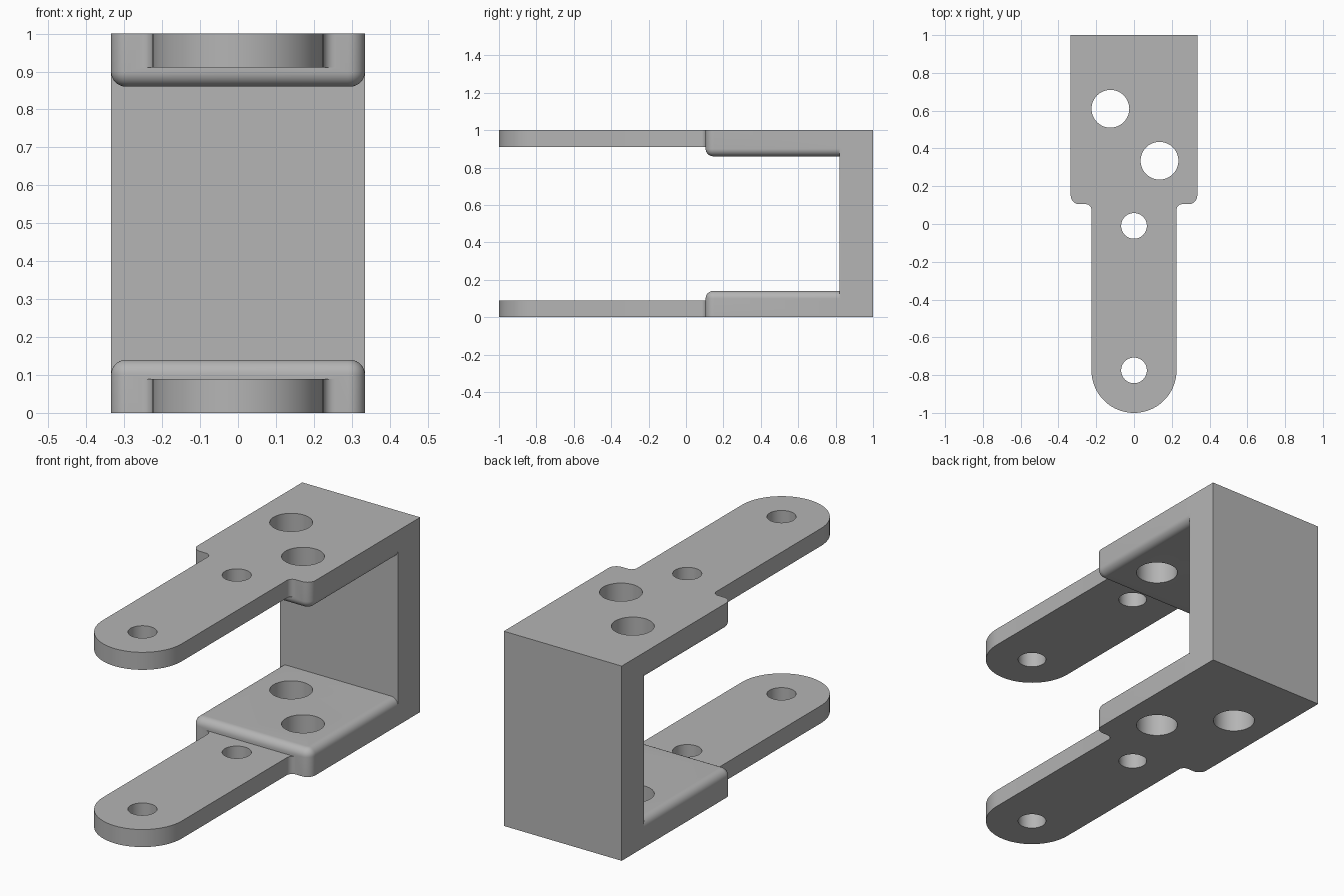
import bpy, bmesh
from math import sin, cos, radians
from mathutils import Matrix

if "Cube" in bpy.data.objects:
    bpy.data.objects.remove(bpy.data.objects["Cube"], do_unlink=True)

HALF_W, TONGUE_W, FRONT_Y, WALL_Y = 0.335, 0.225, 0.105, 0.82
TONGUE_T, PAD_T, CORNER, EDGE, FILLET = 0.09, 0.14, 0.045, 0.04, 0.03
HOLES = [(0, -0.01, 0.068), (0, -0.775, 0.068), (-0.125, 0.61, 0.1), (0.135, 0.335, 0.1)]

metal = bpy.data.materials.new("grey_metal")
metal.use_nodes = True
GREY = (0.46, 0.46, 0.46, 1)
metal.diffuse_color = GREY
metal.node_tree.nodes["Principled BSDF"].inputs["Base Color"].default_value = GREY


def arc(cx, cy, r, start, end, steps):
    angles = [radians(start + (end - start) * i / steps) for i in range(steps + 1)]
    return [(cx + r * cos(a), cy + r * sin(a)) for a in angles]


def mirror_x(points):
    return [(-x, y) for x, y in reversed(points)]


def prism(name, outline, z0, z1, round_top=0, flip=False):
    """Extrude an outline, optionally round its upper rim and flip it to the top arm."""
    bm = bmesh.new()
    base = bm.faces.new([bm.verts.new((x, y, z0)) for x, y in outline])
    new = bmesh.ops.extrude_face_region(bm, geom=[base])["geom"]
    bmesh.ops.translate(bm, verts=[v for v in new if isinstance(v, bmesh.types.BMVert)],
                        vec=(0, 0, z1 - z0))
    if round_top:
        rim = [e for e in bm.edges if all(abs(v.co.z - z1) < 1e-5 for v in e.verts)]
        bmesh.ops.bevel(bm, geom=rim, offset=round_top, segments=8, profile=0.5,
                        affect='EDGES')
    if flip:
        bmesh.ops.transform(bm, matrix=Matrix.Diagonal((1, 1, -1, 1)), verts=bm.verts)
        bmesh.ops.translate(bm, verts=bm.verts, vec=(0, 0, 1))
    bmesh.ops.recalc_face_normals(bm, faces=bm.faces)
    mesh = bpy.data.meshes.new(name)
    bm.to_mesh(mesh)
    bm.free()
    mesh.materials.append(metal)
    obj = bpy.data.objects.new(name, mesh)
    bpy.context.collection.objects.link(obj)
    return obj


# Back wall is the body the other parts are joined to
bracket = prism("clevis_bracket", [(-HALF_W, WALL_Y), (HALF_W, WALL_Y),
                                   (HALF_W, 1), (-HALF_W, 1)], 0, 1)

# Round-ended tongue with small fillets where it meets the pad
flare = arc(TONGUE_W + FILLET, FRONT_Y - FILLET, FILLET, 180, 90, 8)
flare.append((TONGUE_W + FILLET, 0.2))
tongue = arc(0, -1 + TONGUE_W, TONGUE_W, 180, 360, 48) + flare + mirror_x(flare)

# Thick pad with rounded front corners; its rear is buried in the wall
corner = arc(HALF_W - CORNER, FRONT_Y + CORNER, CORNER, -90, 0, 8)
corner.append((HALF_W, 0.92))
pad = corner + mirror_x(corner)

tools = []
for side, flip in (("lower", False), ("upper", True)):
    tools.append((prism(side + "_pad", pad, 0, PAD_T, EDGE, flip), 'UNION'))
    tools.append((prism(side + "_tongue", tongue, 0, TONGUE_T, 0, flip), 'UNION'))

# Bolt holes run through both arms
for x, y, r in HOLES:
    tools.append((prism("hole_cutter", arc(x, y, r, 0, 352.5, 47), -0.1, 1.1), 'DIFFERENCE'))

for tool, operation in tools:
    tool.hide_render = True
    mod = bracket.modifiers.new(tool.name, 'BOOLEAN')
    mod.operation, mod.solver, mod.object = operation, 'EXACT', tool

# Bake the booleans and drop the helpers
depsgraph = bpy.context.evaluated_depsgraph_get()
result = bpy.data.meshes.new_from_object(bracket.evaluated_get(depsgraph))
bracket.modifiers.clear()
bracket.data = result
for tool, _ in tools:
    bpy.data.objects.remove(tool, do_unlink=True)

# Smooth curved faces, keep machined edges sharp
bpy.ops.object.select_all(action='DESELECT')
bracket.select_set(True)
bpy.context.view_layer.objects.active = bracket
bpy.ops.object.shade_smooth_by_angle(angle=radians(30))
